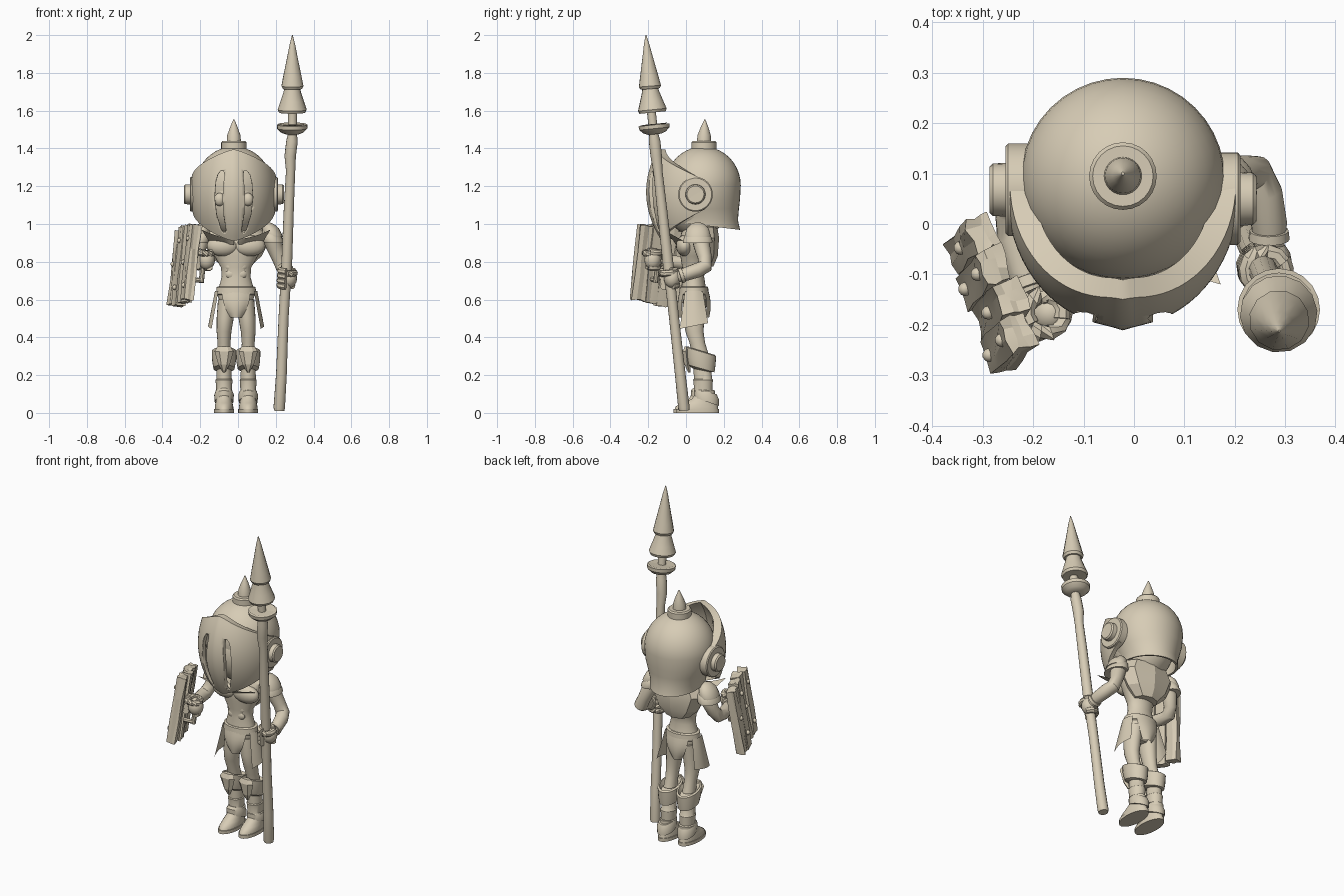
import bpy, bmesh, math, random
from mathutils import Vector, Matrix

if "Cube" in bpy.data.objects:
    bpy.data.objects.remove(bpy.data.objects["Cube"])

random.seed(4)
clay = bpy.data.materials.new("beige_clay")
clay.diffuse_color = (0.68, 0.605, 0.465, 1)
clay.use_nodes = True
clay.node_tree.nodes["Principled BSDF"].inputs["Base Color"].default_value = clay.diffuse_color
MID = -0.01            # body centre line
HX = -0.022            # helmet centre line


def finish(name, bm, angle=35):
    """Make an object: smooth faces, sharp edges above the angle."""
    bmesh.ops.recalc_face_normals(bm, faces=bm.faces[:])
    for f in bm.faces:
        f.smooth = True
    for e in bm.edges:
        e.smooth = e.is_manifold and e.calc_face_angle(0) < math.radians(angle)
    me = bpy.data.meshes.new(name)
    bm.to_mesh(me)
    bm.free()
    me.materials.append(clay)
    ob = bpy.data.objects.new(name, me)
    bpy.context.collection.objects.link(ob)
    return ob


def skin(name, rings, angle=35):
    """Join closed rings of points and cap both ends."""
    bm = bmesh.new()
    vs = [[bm.verts.new(p) for p in r] for r in rings]
    n = len(vs[0])
    for a, b in zip(vs, vs[1:]):
        for i in range(n):
            bm.faces.new((a[i], a[(i + 1) % n], b[(i + 1) % n], b[i]))
    bm.faces.new(vs[0])
    bm.faces.new(vs[-1])
    return finish(name, bm, angle)


def loft(name, secs, n=24, angle=35):
    """Horizontal ellipses: cx, cy, z, rx, ry and optional tilt."""
    rings = []
    for cx, cy, z, rx, ry, *t in secs:
        k = t[0] if t else 0
        rings.append([(cx + rx * math.cos(a), cy + ry * math.sin(a), z + k * ry * math.sin(a))
                      for a in (math.tau * i / n for i in range(n))])
    return skin(name, rings, angle)


def tube(name, pts, n=14, angle=35):
    """Round section swept along x, y, z, radius points."""
    P = [Vector(p[:3]) for p in pts]
    rings = []
    for i, p in enumerate(P):
        t = P[min(i + 1, len(P) - 1)] - P[max(i - 1, 0)]
        u = t.cross(Vector((1, 0.3, 0.2))).normalized()
        v = t.cross(u).normalized()
        rings.append([p + pts[i][3] * (u * math.cos(a) + v * math.sin(a))
                      for a in (math.tau * j / n for j in range(n))])
    return skin(name, rings, angle)


def blob(name, loc, scale, seg=20):
    bm = bmesh.new()
    bmesh.ops.create_uvsphere(bm, u_segments=seg, v_segments=max(6, seg // 2), radius=1)
    bm.transform(Matrix.Translation(loc) @ Matrix.Diagonal((*scale, 1)))
    return finish(name, bm)


def shell(name, fn, nu, nv, thick):
    """Thick curved plate from fn(u, v)."""
    bm = bmesh.new()
    g = [[bm.verts.new(fn(i / nu, j / nv)) for j in range(nv + 1)] for i in range(nu + 1)]
    for i in range(nu):
        for j in range(nv):
            bm.faces.new((g[i][j], g[i + 1][j], g[i + 1][j + 1], g[i][j + 1]))
    bmesh.ops.solidify(bm, geom=bm.faces[:], thickness=thick)
    return finish(name, bm)


# Helmet bowl with flared neck guard and hollow underside
dome = [(HX, 0.09, 1.205 + 0.205 * math.sin(a), 0.202 * math.cos(a), 0.2 * math.cos(a))
        for a in (math.radians(89 - 8.9 * i) for i in range(11))]
dome += [(HX, 0.093, 1.13, 0.193, 0.193), (HX, 0.1, 1.08, 0.175, 0.18), (HX, 0.107, 1.03, 0.155, 0.168, -0.05),
         (HX, 0.11, 0.99, 0.15, 0.176, -0.12), (HX, 0.11, 0.992, 0.138, 0.16, -0.12), (HX, 0.1, 1.08, 0.155, 0.16)]
loft("helmet_bowl", dome, 40)
loft("finial_base", [(HX, 0.095, 1.37, 0.067, 0.067), (HX, 0.095, 1.432, 0.067, 0.067),
                     (HX, 0.095, 1.44, 0.06, 0.06)])
loft("finial_spike", [(HX, 0.095, 1.43, 0.038, 0.038), (HX, 0.096, 1.47, 0.035, 0.035),
                      (HX, 0.098, 1.51, 0.021, 0.021), (HX, 0.1, 1.553, 0.003, 0.003)])


# Visor wrapped round the front, thicker at its upper rim, slight central ridge
def visor(u, v, inset=0.0):
    th = (u - 0.5) * math.radians(200)
    a = abs(u - 0.5) * 2
    zt = 1.395 - 0.165 * a ** 1.3
    zb = 0.91 + 0.17 * a ** 1.4
    z = zb + (zt - zb) * v
    k = 1 - 0.28 * ((z - 1.17) / 0.25) ** 2
    depth = 0.264 + 0.007 * max(0, 1 - a * 14) - inset
    return (HX + (0.23 - inset) * k * math.sin(th), 0.06 - depth * k * math.cos(th), z)


NU, NV = 40, 20
loop = [(j / NV, 0) for j in range(NV + 1)] + [(j / NV, 0.025 + 0.025 * (j / NV) ** 6) for j in range(NV, -1, -1)]
faceplate = skin("visor", [[visor(i / NU, v, d) for v, d in loop] for i in range(NU + 1)])

# Two long eye slots with blunt ends cut through the visor
for s in (-1, 1):
    cut = loft("slot_cutter", [(HX + s * (.08 - .9 * (z - 1.14) ** 2), -.17, z, r, .09) for z, r in
                               ((.955, .006), (.97, .013), (1.05, .018), (1.14, .021), (1.22, .021),
                                (1.26, .018), (1.28, .008))], 16)
    cut.hide_render = True
    cut.display_type = 'WIRE'
    m = faceplate.modifiers.new("slot", 'BOOLEAN')
    m.operation, m.solver, m.object = 'DIFFERENCE', 'EXACT', cut
    cut.hide_set(True)

# Visor pivots
for s, side in ((-1, "left"), (1, "right")):
    y = 0.068 if s < 0 else 0.05
    tube("pivot_plate_" + side, [(HX + s * d, y, 1.157, r) for d, r in
                                 ((0.185, 0.092), (0.228, 0.092), (0.233, 0.086))], 28)
    tube("pivot_ring_" + side, [(HX + s * d, y, 1.157, r) for d, r in
                                ((0.22, 0.054), (0.258, 0.052), (0.265, 0.045),
                                 (0.264, 0.031), (0.236, 0.028))], 20)

# Head and eyes behind the slots
blob("head", (HX, 0.06, 1.13), (0.165, 0.175, 0.2), 28)
for s in (-1, 1):
    blob("eye", (HX + s * 0.075, -0.095, 1.13), (0.03, 0.025, 0.035), 14)

# Bare torso, chest and pelvis
loft("torso", [(MID, .045, .52, .03, .035), (MID, .045, .56, .075, .062), (MID, .045, .62, .098, .07),
               (MID, .04, .67, .09, .064), (MID, .04, .72, .076, .056), (MID, .04, .77, .08, .06),
               (MID, .05, .83, .115, .08), (MID, .06, .9, .155, .095), (MID, .07, .95, .16, .096),
               (MID, .07, .99, .1, .075), (MID, .07, 1.06, .06, .06)], 28)
for z in (0.735, 0.775):
    for s in (-1, 1):
        blob("belly_muscle", (MID + s * 0.026, 0.0, z), (0.032, 0.016, 0.026), 14)

# Chest armour: breast plates, faceted back plate and flared collar points
for s in (-1, 1):
    blob("breast_plate", (MID + s * 0.07, -0.008, 0.885), (0.085, 0.045, 0.056))
    shell("collar_flap", lambda u, v, s=s: (MID + s * (0.012 + (0.13 + .04 * v) * u),
                                            -0.055 + .05 * u * (1 - v) - v * (.015 + .05 * u),
                                            0.89 + 0.015 * u + v * (0.03 + 0.035 * u * u)), 6, 3, 0.014)
loft("back_plate", [(MID, .09, .775, .075, .055), (MID, .095, .83, .135, .073),
                    (MID, .09, .925, .185, .085), (MID, .088, .985, .15, .078)], 8, 20)

# Belt, front and rear cloth, side tassets
loft("belt", [(MID, .042, z, rx, rx * .73) for z, rx in
              ((.625, .1), (.63, .107), (.665, .103), (.67, .094))], 28)
for s, nm in ((-1, "front_cloth"), (1, "rear_cloth")):
    shell(nm, lambda u, v, s=s: (MID + (u - .5) * .15 * (1 - .6 * v * v),
                                 .043 + s * (.078 + .01 * math.sin(3 * v) - .09 * (u - .5) ** 2),
                                 .64 - .135 * v), 8, 6, 0.012)
for s in (-1, 1):
    shell("tasset", lambda u, v, s=s: (MID + s * (.094 + .036 * v + .018 * math.sin(math.pi * u)),
                                       .042 + (u - .5) * (.095 + .055 * v),
                                       .645 - .2 * v + .03 * u * v), 8, 5, 0.016)

# Legs, knee guards, greaves and boots
for s, side in ((-1, "left"), (1, "right")):
    x = MID + s * 0.064
    dy = 0.008 * s
    loft("thigh_" + side, [(MID + s * .05, .045, .6, .046, .06), (MID + s * .058, .04, .5, .045, .056),
                           (x, .045, .43, .039, .048), (x, .06, .37, .034, .041),
                           (x, .075, .31, .036, .045)], 20)
    loft("knee_guard_" + side, [(x, .085, .225, .04, .048, -.2), (x, .08, .235, .056, .071, -.28),
                                (x, .076, .275, .063, .08, -.3), (x, .076, .325, .065, .084, -.3),
                                (x, .076, .33, .055, .074, -.3), (x, .08, .3, .045, .055, -.3)])
    loft("knee_point_" + side, [(x, .018, .215, .006, .008), (x, .008, .255, .03, .018),
                                (x, .0, .325, .05, .02), (x, .004, .352, .034, .013)], 6, 15)
    loft("greave_" + side, [(x, .095, .08, .043, .05), (x, .095, .115, .046, .052), (x, .092, .12, .041, .048),
                            (x, .09, .175, .045, .052), (x, .09, .18, .041, .048), (x, .085, .25, .038, .046)])
    loft("ankle_cuff_" + side, [(x, .1 + dy, .06, .05, .066, -.35), (x, .1 + dy, .095, .052, .066, -.35),
                                (x, .1 + dy, .115, .044, .054, -.3)])
    loft("boot_" + side, [(x, .055 + dy, .018, .049, .108), (x, .057 + dy, .033, .049, .104),
                          (x, .067 + dy, .052, .045, .086), (x, .085 + dy, .075, .041, .062),
                          (x, .098 + dy, .12, .038, .046)])
    loft("sole_" + side, [(x, .055 + dy, 0, .053, .113), (x, .055 + dy, .02, .053, .113)])

# Shoulder guards in two layers
for s in (-1, 1):
    c = MID + s * 0.182
    for k, z in ((1, .91), (.86, .942)):
        loft("shoulder_guard", [(c + s * .014, .062, z - .01, .058 * k, .078 * k), (c + s * .01, .062, z, .06 * k, .08 * k),
                                (c, .062, z + .035, .052 * k, .068 * k), (c - s * .01, .062, z + .058, .032 * k, .042 * k),
                                (c - s * .012, .062, z + .066, .01, .013)], 18)


def hand(name, c, axis, back):
    """Fist: palm with four fingers curled round the axis."""
    c, ax, b = Vector(c), Vector(axis).normalized(), Vector(back)
    b = (b - ax * b.dot(ax)).normalized()
    w = ax.cross(b)
    blob(name + "_palm", c + b * 0.018, (0.044, 0.044, 0.052), 16)
    for k in range(4):
        o = c + ax * (k - 1.5) * 0.026
        tube(name + "_finger", [(*(o + 0.036 * (b * math.cos(a) + w * math.sin(a))), 0.0185)
                                for a in (math.radians(-30 + 30 * i) for i in range(9))], 8)
    tube(name + "_thumb", [(*(c + ax * .03 + .04 * (b * math.cos(a) - w * math.sin(a))), .018)
                           for a in (math.radians(20 + 30 * i) for i in range(5))], 8)


# Arms with wrist bands
def arm(name, pts):
    tube(name, pts, 16)
    a, b = Vector(pts[-2][:3]), Vector(pts[-1][:3])
    tube(name + "_band", [(*a.lerp(b, t), r) for t, r in ((.2, .03), (.22, .039), (.5, .041), (.52, .03))], 16)


arm("spear_arm", [(.165, .07, .95, .045), (.192, .085, .88, .043), (.216, .1, .82, .037), (.237, .1, .775, .039),
                  (.256, .06, .755, .039), (.268, .0, .735, .036), (.268, -.06, .715, .028)])
arm("shield_arm", [(-.185, .07, .95, .045), (-.205, .065, .89, .043), (-.225, .05, .835, .037), (-.238, .02, .8, .038),
                   (-.235, -.03, .795, .037), (-.22, -.09, .8, .034), (-.195, -.16, .808, .027)])
hand("spear_hand", (.258, -.088, .712), (.048, -.11, 1), (.6, .8, 0))
hand("shield_hand", (-.183, -.18, .812), (.1, .1, 1), (1, .2, 0))

# Spear: crooked shaft, disc guard and two stacked cones
tube("spear_shaft", [(.217 + .048 * z + dx, -.008 - .11 * z, z, r) for z, r, dx in
                     ((.012, .028, 0), (.03, .031, 0), (.2, .029, .003), (.5, .027, 0), (.8, .029, .003),
                      (1.1, .027, 0), (1.28, .025, 0), (1.36, .031, -.006), (1.44, .031, 0),
                      (1.48, .024, 0), (1.64, .024, -.006))], 12)
tube("spear_disc", [(.287, -.168 - .1 * (z - 1.51), z, r) for z, r in
                    ((1.475, .035), (1.485, .06), (1.505, .08), (1.525, .082), (1.53, .074), (1.52, .04))], 20)
tube("spear_lower_cone", [(.287, -.178 - .1 * (z - 1.6), z, r) for z, r in
                          ((1.59, .07), (1.605, .077), (1.65, .062), (1.7, .046), (1.75, .036))], 14)
tube("spear_tip", [(.288, -.19 - .08 * (z - 1.72), z, r) for z, r in
                   ((1.715, .052), (1.73, .06), (1.78, .05), (1.88, .029), (1.95, .015), (2.0, .002))], 12)

# Shield: rough contiguous planks, bolts and a grip
h = Vector((.1, .12, 1)).normalized()
w = Vector((.33, -.94, 0))
w = (w - h * w.dot(h)).normalized()
n = h.cross(w)
FR = Matrix.Translation((-.281, -.137, .782)) @ Matrix((w, n, h)).transposed().to_4x4()


def plank(name, loc, size, jit):
    bm = bmesh.new()
    bmesh.ops.create_cube(bm, size=1)
    bmesh.ops.subdivide_edges(bm, edges=bm.edges[:], cuts=2, use_grid_fill=True)
    for v in bm.verts:
        v.co = Vector(a * b + c for a, b, c in zip(v.co, size, loc))
        v.co += Vector(random.uniform(-jit, jit) for _ in range(3))
    bm.transform(FR)
    return finish(name, bm, 12)


for i, ht in enumerate((.395, .425, .415, .4)):
    x = -.105 + .07 * i
    d = random.uniform(-.006, .006)
    plank("shield_plank", (x, d, random.uniform(-.006, .006)), (.069, .052, ht), .005)
    for z in (-.12, .01, .13):
        if (i % 2) == (z != .01):
            blob("shield_bolt", FR @ Vector((x, d - .027, z)), (.014, .014, .014), 10)
for z in (-.075, .075):
    tube("grip_post", [(*(FR @ Vector((.045, d, z))), .013) for d in (.02, .085)], 8)
tube("shield_grip", [(*(FR @ Vector((.045, .085, z))), .014) for z in (-.085, .085)], 10)
